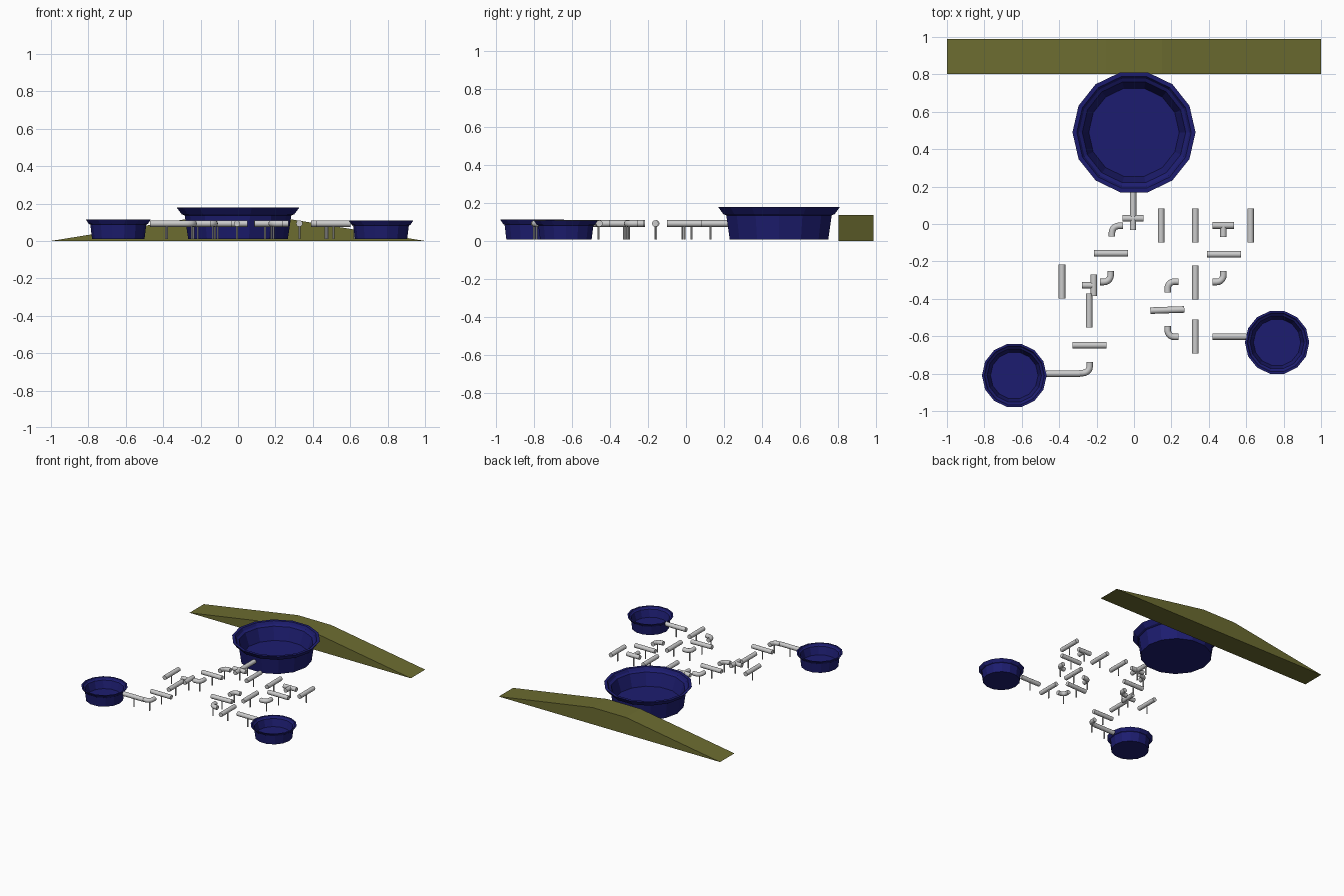
import bpy, bmesh
from math import cos, sin, pi, radians
from mathutils import Vector

if "Cube" in bpy.data.objects:
    bpy.data.objects.remove(bpy.data.objects["Cube"])

PIPE_Z, PIPE_R, SIDES = 0.093, 0.0175, 12


def material(name, rgb):
    m = bpy.data.materials.new(name)
    m.diffuse_color = (*rgb, 1)
    m.use_nodes = True
    m.node_tree.nodes["Principled BSDF"].inputs["Base Color"].default_value = m.diffuse_color
    return m


NAVY = material("navy", (0.012, 0.012, 0.16))
OLIVE = material("olive", (0.15, 0.15, 0.03))


def finish(bm, name, mat=None, smooth=False):
    bmesh.ops.recalc_face_normals(bm, faces=bm.faces)
    me = bpy.data.meshes.new(name)
    bm.to_mesh(me)
    bm.free()
    ob = bpy.data.objects.new(name, me)
    bpy.context.collection.objects.link(ob)
    if mat:
        me.materials.append(mat)
    if smooth:
        bpy.ops.object.select_all(action='DESELECT')
        ob.select_set(True)
        bpy.context.view_layer.objects.active = ob
        bpy.ops.object.shade_smooth_by_angle(angle=radians(40))
    return ob


def skin(bm, rings):
    # bridge successive rings and cap both ends
    n = len(rings[0])
    for a, b in zip(rings, rings[1:]):
        for i in range(n):
            j = (i + 1) % n
            bm.faces.new((a[i], a[j], b[j], b[i]))
    bm.faces.new(rings[0])
    bm.faces.new(rings[-1])


# Basins: 14-sided lathe of (radius, height) as fractions
PROFILE = [(.81, 0), (.865, .74), (.915, .78), (1, 1), (.93, 1),
           (.895, .88), (.84, .82), (.735, .23)]


def basin(name, x, y, radius, top, bottom=0.01):
    bm = bmesh.new()
    rings = [[bm.verts.new((x + radius * r * cos(2 * pi * i / 14),
                            y + radius * r * sin(2 * pi * i / 14),
                            bottom + (top - bottom) * h)) for i in range(14)]
             for r, h in PROFILE]
    skin(bm, rings)
    finish(bm, name, NAVY)


basin("large_basin", 0.0, 0.49, 0.329, 0.18)
basin("small_basin_right", 0.765, -0.633, 0.172, 0.108)
basin("small_basin_left", -0.64, -0.81, 0.173, 0.114)

# Hill: flat-topped ridge extruded along y
bm = bmesh.new()
skin(bm, [[bm.verts.new((x, y, z)) for x, z in
           ((-1, 0), (1, 0), (0.15, 0.137), (-0.15, 0.137))] for y in (0.803, 0.988)])
finish(bm, "ridge", OLIVE)


def tube(bm, pts, r=PIPE_R):
    # sweep a circle along a level path
    pts = [Vector((p[0], p[1], PIPE_Z)) for p in pts]
    rings = []
    for k, p in enumerate(pts):
        t = (pts[min(k + 1, len(pts) - 1)] - pts[max(k - 1, 0)]).normalized()
        side = Vector((-t.y, t.x, 0))
        rings.append([bm.verts.new(p + side * r * cos(2 * pi * i / SIDES)
                                   + Vector((0, 0, r * sin(2 * pi * i / SIDES))))
                      for i in range(SIDES)])
    skin(bm, rings)


def stake(bm, x, y):
    # thin support post under each pipe piece
    rings = [[bm.verts.new((x + 0.005 * cos(pi * i / 4), y + 0.005 * sin(pi * i / 4), z))
              for i in range(8)] for z in (0.01, PIPE_Z - 0.01)]
    skin(bm, rings)


def straight(name, x, y, angle, length=0.182):
    bm = bmesh.new()
    dx, dy = cos(radians(angle)) * length / 2, sin(radians(angle)) * length / 2
    tube(bm, [(x - dx, y - dy), (x + dx, y + dy)])
    stake(bm, x, y)
    finish(bm, name, smooth=True)


def elbow(name, x, y, sx, sy, arm=0.058, bend=0.036):
    # quarter bend opening towards sx along x and sy along y
    bm = bmesh.new()
    arc = [(x + sx * bend * (1 - sin(a)), y + sy * bend * (1 - cos(a)))
           for a in (pi / 2 * k / 5 for k in range(6))]
    tube(bm, [(x + sx * arm, y)] + arc + [(x, y + sy * arm)])
    stake(bm, x + sx * 0.01, y + sy * 0.01)
    finish(bm, name, smooth=True)


def tee(name, x, y, dx, dy, half=0.057, stem=0.062):
    bm = bmesh.new()
    tube(bm, [(x - dy * half, y + dx * half), (x + dy * half, y - dx * half)])
    tube(bm, [(x, y), (x + dx * stem, y + dy * stem)], PIPE_R * 0.97)
    stake(bm, x, y)
    finish(bm, name, smooth=True)


# Straight pipes lying along y, then along x
for i, (x, y) in enumerate([(.145, -.008), (.328, -.008), (.623, -.008), (-.385, -.308),
                            (.328, -.312), (.328, -.602), (-.24, -.462), (-.005, .13)]):
    straight(f"pipe_y_{i}", x, y, 90)
for i, (x, y, a) in enumerate([(-.123, -.157, 0), (.48, -.162, 0), (.178, -.46, 2),
                               (-.238, -.648, 0), (.51, -.602, 0), (-.38, -.8, 0)]):
    straight(f"pipe_x_{i}", x, y, a)

# Elbows and tees
for i, e in enumerate([(-.118, -.01, 1, -1), (-.125, -.31, -1, 1), (.18, -.308, 1, -1),
                       (.478, -.31, -1, 1), (.18, -.604, 1, 1), (-.237, -.797, -1, 1)]):
    elbow(f"elbow_{i}", *e)
for i, t in enumerate([(-.005, .03, 0, -1), (.478, -.008, 0, -1), (-.215, -.328, -1, 0)]):
    tee(f"tee_{i}", *t)
